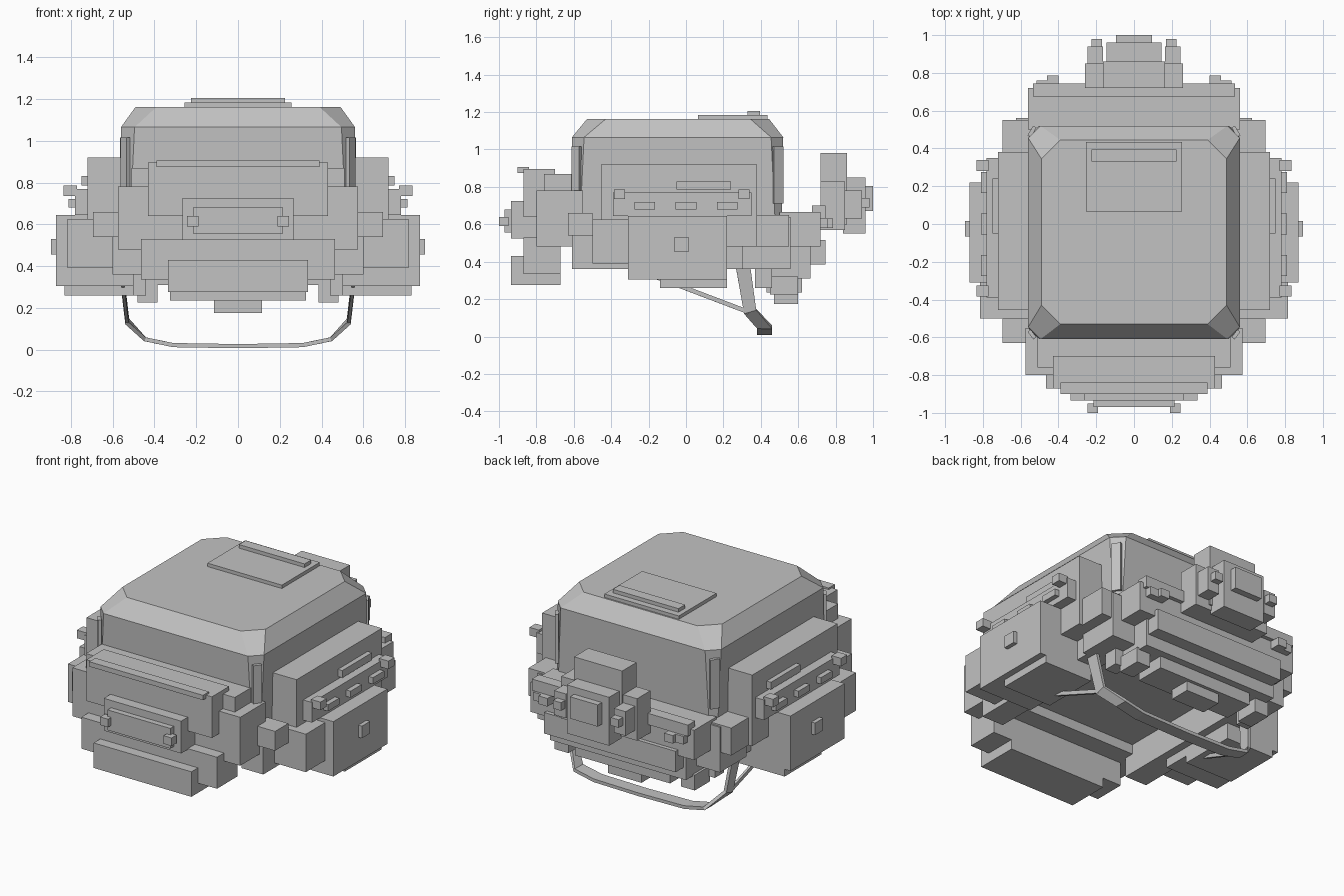
import bpy, bmesh

old = bpy.data.objects.get("Cube")
if old:
    bpy.data.objects.remove(old, do_unlink=True)

grey = bpy.data.materials.new("plain_grey")
grey.use_nodes = True
grey.diffuse_color = (0.54, 0.54, 0.54, 1)
grey.node_tree.nodes["Principled BSDF"].inputs["Base Color"].default_value = (0.54, 0.54, 0.54, 1)


def finish(name, bm):
    bmesh.ops.recalc_face_normals(bm, faces=bm.faces)
    mesh = bpy.data.meshes.new(name)
    bm.to_mesh(mesh)
    bm.free()
    mesh.materials.append(grey)
    obj = bpy.data.objects.new(name, mesh)
    bpy.context.collection.objects.link(obj)
    return obj


def box(name, x, y, z):
    """Box spanning the given (low, high) pairs."""
    bm = bmesh.new()
    bmesh.ops.create_cube(bm, size=1)
    for v in bm.verts:
        for i, (lo, hi) in enumerate((x, y, z)):
            v.co[i] = hi if v.co[i] > 0 else lo
    return finish(name, bm)


def wide(name, half, y, z):
    """Box centred across the model."""
    return box(name, (-half, half), y, z)


def mirror(obj):
    mod = obj.modifiers.new("mirror", 'MIRROR')
    mod.use_axis[0] = True
    return obj


def pair(name, x, y, z):
    """Box on both sides."""
    return mirror(box(name, x, y, z))


def ring(bm, half, y0, y1, cut, z):
    """Rectangle with cut corners."""
    pts = [(half, y0 + cut), (half, y1 - cut), (half - cut, y1), (cut - half, y1),
           (-half, y1 - cut), (-half, y0 + cut), (cut - half, y0), (half - cut, y0)]
    return [bm.verts.new((px, py, z)) for px, py in pts]


def ribbon(name, stations, thickness=0.02):
    """Band through pairs of edge points."""
    bm = bmesh.new()
    rows = [[bm.verts.new(p) for p in row] for row in stations]
    for a, b in zip(rows, rows[1:]):
        bm.faces.new((a[0], a[1], b[1], b[0]))
    obj = finish(name, bm)
    solid = obj.modifiers.new("thickness", 'SOLIDIFY')
    solid.thickness, solid.offset = thickness, 0
    return mirror(obj)


# Chamfered head shell
bm = bmesh.new()
rings = [ring(bm, 0.55, -0.6, 0.51, 0.03, 0.54),
         ring(bm, 0.56, -0.61, 0.52, 0.065, 1.065),
         ring(bm, 0.49, -0.53, 0.445, 0.1, 1.162)]
for a, b in zip(rings, rings[1:]):
    for i in range(8):
        j = (i + 1) % 8
        bm.faces.new((a[i], a[j], b[j], b[i]))
bm.faces.new(rings[0])
bm.faces.new(rings[-1])
finish("head_shell", bm)

# Roof plates and corner strips
wide("roof_plate", 0.255, (0.065, 0.435), (1.15, 1.183))
wide("roof_bar", 0.225, (0.33, 0.395), (1.18, 1.205))
for name, ya, yb, low in (("front_corner_strip", -0.605, -0.565, 0.54),
                          ("rear_corner_strip", 0.515, 0.465, 0.71)):
    ribbon(name, [[(0.525, ya, z), (0.555, yb, z)] for z in (low, 1.015)])

# Lower side walls
pair("side_wall", (0.45, 0.6), (-0.61, 0.4), (0.36, 0.6))

# Front panel stack
wide("front_slab", 0.51, (-0.76, -0.55), (0.48, 0.87))
wide("front_panel", 0.43, (-0.87, -0.7), (0.64, 0.895))
wide("front_top_bar", 0.39, (-0.9, -0.84), (0.875, 0.905))
wide("front_middle_block", 0.575, (-0.8, -0.55), (0.48, 0.78))
wide("front_lower_block", 0.465, (-0.87, -0.67), (0.335, 0.53))
wide("front_bumper", 0.335, (-0.935, -0.67), (0.275, 0.43))
wide("front_plate", 0.265, (-0.935, -0.78), (0.525, 0.725))
wide("front_grip", 0.215, (-0.97, -0.9), (0.555, 0.68))
pair("front_knob", (0.19, 0.245), (-1.0, -0.95), (0.59, 0.64))

# Side modules
pair("front_connector", (0.5, 0.695), (-0.63, -0.5), (0.54, 0.66))
pair("rear_connector", (0.5, 0.695), (0.38, 0.55), (0.48, 0.65))
pair("side_slab", (0.5, 0.72), (-0.455, 0.38), (0.48, 0.92))
pair("side_top_bar", (0.7, 0.75), (-0.05, 0.24), (0.785, 0.83))
pair("side_panel", (0.6, 0.78), (-0.39, 0.35), (0.645, 0.77))
for i in (-1, 0, 1):
    pair("side_button", (0.77, 0.81), (0.22 * i - 0.055, 0.22 * i + 0.055), (0.68, 0.72))
for y in (-0.355, 0.31):
    pair("side_knob", (0.77, 0.835), (y - 0.03, y + 0.03), (0.735, 0.785))
pair("ear_block", (0.5, 0.87), (-0.31, 0.22), (0.305, 0.645))
pair("ear_front_block", (0.5, 0.815), (-0.5, -0.25), (0.39, 0.625))
pair("ear_foot", (0.5, 0.83), (-0.14, 0.22), (0.26, 0.35))
pair("ear_button", (0.86, 0.895), (-0.065, 0.015), (0.455, 0.53))
pair("rear_side_block", (0.45, 0.625), (0.3, 0.56), (0.36, 0.64))

# Rear stack
wide("rear_body", 0.56, (0.4, 0.56), (0.36, 0.65))
wide("rear_slab", 0.56, (0.5, 0.72), (0.48, 0.665))
wide("rear_rail", 0.535, (0.675, 0.745), (0.63, 0.7))
wide("rear_lower_block", 0.465, (0.45, 0.665), (0.31, 0.49))
wide("rear_lower_rail", 0.45, (0.62, 0.745), (0.385, 0.515))
wide("rear_bumper", 0.325, (0.43, 0.62), (0.235, 0.32))
wide("rear_foot", 0.115, (0.47, 0.6), (0.175, 0.245))
pair("rear_low_corner", (0.385, 0.48), (0.45, 0.6), (0.225, 0.32))
pair("rear_inner_corner", (0.44, 0.52), (0.37, 0.46), (0.26, 0.38))
pair("rear_inner_knob", (0.4, 0.46), (0.7, 0.785), (0.58, 0.63))
pair("rear_outer_knob", (0.46, 0.515), (0.7, 0.76), (0.58, 0.63))

# Rear raised module
wide("rear_module", 0.26, (0.68, 0.85), (0.57, 0.7))
wide("rear_module_side", 0.26, (0.72, 0.85), (0.57, 0.83))
wide("rear_tower", 0.165, (0.72, 0.86), (0.6, 0.98))
wide("rear_module_face", 0.145, (0.84, 0.96), (0.55, 0.85))
wide("rear_module_plate", 0.095, (0.94, 1.0), (0.67, 0.805))
pair("rear_module_arm", (0.165, 0.245), (0.84, 0.94), (0.63, 0.78))
pair("rear_module_knob", (0.17, 0.225), (0.92, 0.98), (0.69, 0.74))

# Chin strap with its forward branch
path = [(0.56, 0.265, 0.34, 0.38), (0.53, 0.31, 0.375, 0.125), (0.445, 0.38, 0.46, 0.05),
        (0.31, 0.38, 0.46, 0.022), (0, 0.38, 0.46, 0.017)]
ribbon("chin_strap", [[(x, a, z), (x, b, z + (0.02 if x > 0.5 else 0))] for x, a, b, z in path])
ribbon("strap_branch", [[(0.555, -0.25, 0.34), (0.555, -0.25, 0.365)],
                        [(0.53, 0.33, 0.12), (0.53, 0.33, 0.145)]], 0.015)
